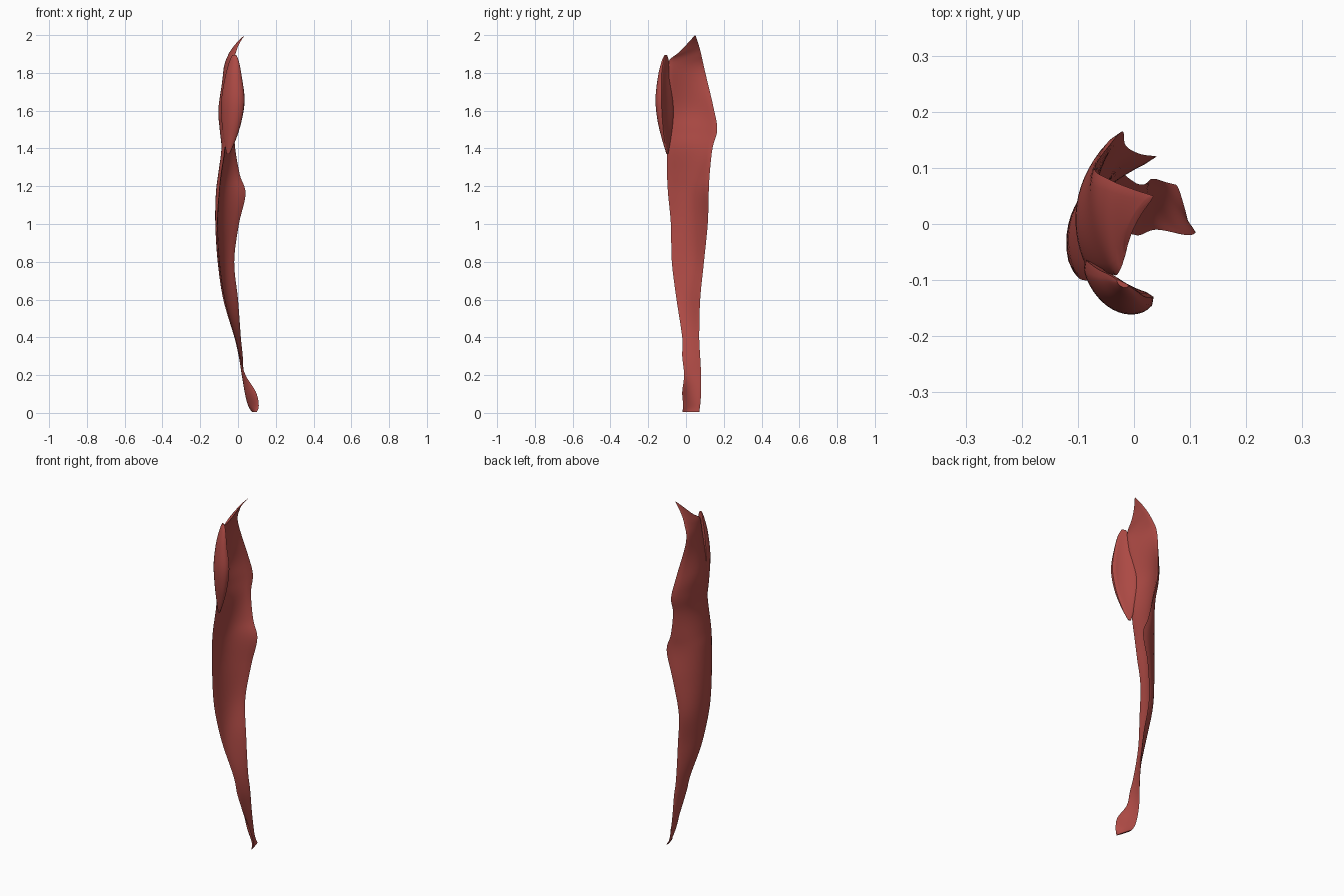
import bpy, bmesh, math
from mathutils import Vector

cube = bpy.data.objects.get("Cube")
if cube:
    bpy.data.objects.remove(cube, do_unlink=True)

# One flat muscle colour
red = bpy.data.materials.new("muscle red")
red.use_nodes = True
colour = (0.43, 0.07, 0.06, 1)
red.diffuse_color = colour
red.node_tree.nodes["Principled BSDF"].inputs["Base Color"].default_value = colour


def spline(a, b, c, d, t):
    """Catmull-Rom blend of four rows."""
    return [0.5 * (2 * q + (r - p) * t + (2 * p - 5 * q + 4 * r - s) * t * t
                   + (3 * q - p - 3 * r + s) * t ** 3)
            for p, q, r, s in zip(a, b, c, d)]


def refine(rows, steps=6):
    out = []
    last = len(rows) - 1
    for i in range(last):
        quad = [rows[max(0, min(last, i + k))] for k in (-1, 0, 1, 2)]
        out += [spline(*quad, k / steps) for k in range(steps)]
    return out + [rows[last]]


def section(row, thickness, segments=16):
    """Closed lens-shaped loop along an arc through front, middle and back."""
    z, fx, fy, mx, my, bx, by, slant = row
    front, middle, back = Vector((fx, fy)), Vector((mx, my)), Vector((bx, by))
    chord = (back - front).length
    near, far = [], []
    for i in range(segments + 1):
        u = i / segments
        point = (front * (1 - u) * (1 - 2 * u) + middle * 4 * u * (1 - u)
                 + back * u * (2 * u - 1))
        tangent = (front * (4 * u - 3) + middle * (4 - 8 * u)
                   + back * (4 * u - 1)).normalized()
        normal = Vector((-tangent.y, tangent.x))
        half = thickness * chord * math.sqrt(u * (1 - u)) * 2
        height = z + slant * (2 * u - 1)
        near.append((*(point + normal * half), height))
        far.append((*(point - normal * half), height))
    loop = near + far[-2:0:-1]
    return [Vector(p) / 100 for p in loop]


def loft(name, rows, thickness):
    bm = bmesh.new()
    loops = [[bm.verts.new(p) for p in section(row, thickness)]
             for row in refine(rows)]
    count = len(loops[0])
    for low, high in zip(loops, loops[1:]):
        for i in range(count):
            j = (i + 1) % count
            bm.faces.new((low[i], low[j], high[j], high[i]))
    bm.faces.new(loops[0])
    bm.faces.new(loops[-1])
    bmesh.ops.recalc_face_normals(bm, faces=bm.faces)
    mesh = bpy.data.meshes.new(name)
    bm.to_mesh(mesh)
    bm.free()
    mesh.materials.append(red)
    obj = bpy.data.objects.new(name, mesh)
    bpy.context.collection.objects.link(obj)
    bpy.ops.object.select_all(action="DESELECT")
    obj.select_set(True)
    bpy.context.view_layer.objects.active = obj
    bpy.ops.object.shade_smooth_by_angle(angle=math.radians(50))
    return obj


# Rows in hundredths: height, front xy, middle xy, back xy, end-to-end slant
main_rows = [
    (0.5, 10, -2, 8.5, 3, 7.5, 7, 0),
    (4, 11, -1.5, 7, 3, 5.5, 7.5, 0),
    (11, 9.5, -2, 5, 2, 4, 8, 0),
    (20, 4, -1, 2.5, 3, 3, 8, 0),
    (30, 1, -2, 1, 3, 2.5, 7.5, 0),
    (40, -1.5, -2, -1, 2, 1.5, 7, 0),
    (60, -7, -5, -6, 1, 0, 7.5, 0),
    (80, -10, -7.5, -8.5, 3, -2, 9.5, 0),
    (100, -11, -8, -9, 3.5, 0.5, 11.5, 0),
    (116, -10, -9.5, -8.5, 4, 4, 12, 0),
    (126, -9, -10, -8, 4, 1, 12.5, 0),
    (140, -7, -10, -7, 4, -1.5, 14, 0),
    (150, -7, -9.5, -8, 4, -2, 16.5, 0),
    (162, -7, -9, -9, 3, -4, 14.5, 0),
    (180, -4, -9, -6.5, 0, -7, 10, 1),
    (188, -3, -9, -4.5, 0, -4.5, 8, 2),
    (192, -2, -7, -2, 0, -1, 6.5, 3.5),
    (195, -1.5, -4.5, 0, 0.5, 3.5, 5, 5),
]
loft("main_muscle_sheet", main_rows, 0.05)

flap_rows = [
    (137, -4.5, -10, -5, -10, -6, -9.5, 0),
    (145, -1, -11.5, -4, -11, -7.5, -8, 0),
    (155, 2, -12.5, -3, -12.3, -8.5, -6.5, 0),
    (166, 3.5, -13, -2.5, -13, -8.5, -6.5, 0),
    (178, 2, -13, -2.5, -12.5, -6.5, -8, 0),
    (186, 0.5, -12, -2, -11.5, -4.5, -9, 0),
    (189.5, -1, -11, -2, -10.8, -3, -10, 0),
]
loft("front_muscle_flap", flap_rows, 0.19)
